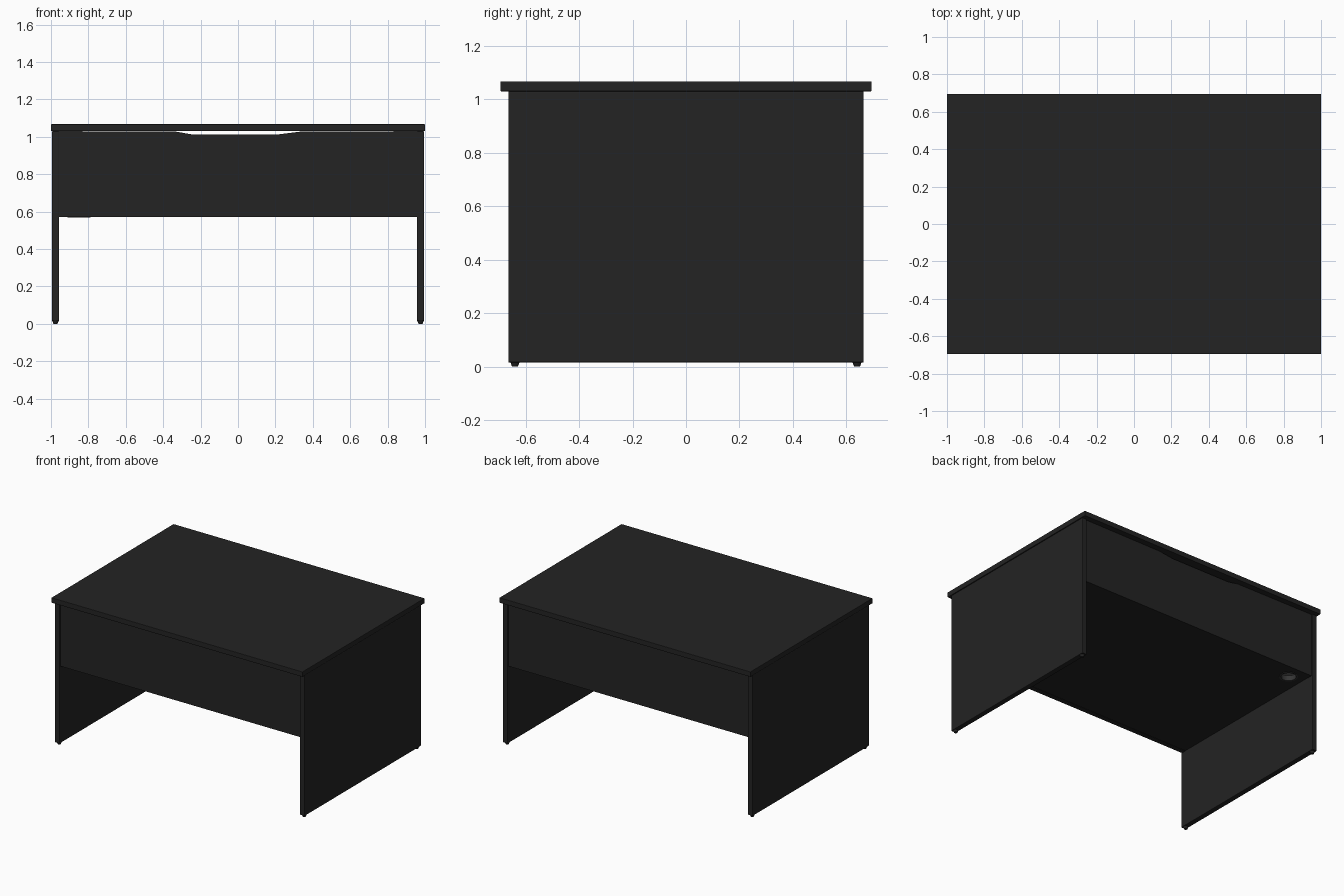
import bpy, bmesh

cube = bpy.data.objects.get("Cube")
if cube:
    bpy.data.objects.remove(cube, do_unlink=True)


def material(name, value):
    mat = bpy.data.materials.new(name)
    mat.use_nodes = True
    colour = (value, value, value, 1)
    mat.diffuse_color = colour
    mat.node_tree.nodes["Principled BSDF"].inputs["Base Color"].default_value = colour
    return mat


charcoal = material("charcoal", 0.017)
grey = material("grommet_grey", 0.035)


def finish(name, bm, mat, bevel=0.0):
    bmesh.ops.recalc_face_normals(bm, faces=bm.faces)
    mesh = bpy.data.meshes.new(name)
    bm.to_mesh(mesh)
    bm.free()
    mesh.materials.append(mat)
    obj = bpy.data.objects.new(name, mesh)
    bpy.context.collection.objects.link(obj)
    if bevel:
        mod = obj.modifiers.new("edge_round", 'BEVEL')
        mod.width = bevel
        mod.segments = 2
    return obj


def box(name, low, high, mat=charcoal, bevel=0.0):
    bm = bmesh.new()
    bmesh.ops.create_cube(bm, size=1)
    for v in bm.verts:
        v.co = [(a + b) / 2 + c * (b - a) for a, b, c in zip(low, high, v.co)]
    return finish(name, bm, mat, bevel)


def cylinder(name, radius, base, height, top_radius=None, mat=charcoal, sides=16):
    bm = bmesh.new()
    bmesh.ops.create_cone(bm, cap_ends=True, segments=sides, radius1=radius,
                          radius2=top_radius or radius, depth=height)
    bmesh.ops.translate(bm, verts=bm.verts,
                        vec=(base[0], base[1], base[2] + height / 2))
    return finish(name, bm, mat)


def apron(name, y0, y1):
    """Upright panel whose top edge dips in the middle."""
    outline = [(-0.96, 0.57), (0.96, 0.57), (0.96, 1.03), (0.33, 1.027),
               (0.22, 1.013), (-0.25, 1.013), (-0.33, 1.027), (-0.96, 1.03)]
    bm = bmesh.new()
    face = bm.faces.new([bm.verts.new((x, y0, z)) for x, z in outline])
    side = bmesh.ops.extrude_face_region(bm, geom=[face])
    moved = [g for g in side["geom"] if isinstance(g, bmesh.types.BMVert)]
    bmesh.ops.translate(bm, verts=moved, vec=(0, y1 - y0, 0))
    return finish(name, bm, charcoal)


# Table top
box("table_top", (-1, -0.695, 1.03), (1, 0.695, 1.067), bevel=0.003)

# Side panels and their small feet
for side, s in (("left", 1), ("right", -1)):
    xs = sorted((s * 0.957, s * 0.995))
    box(side + "_side_panel", (xs[0], -0.665, 0.015), (xs[1], 0.665, 1.03), bevel=0.004)
    for end, y in (("front", -0.64), ("back", 0.64)):
        cylinder(f"{side}_{end}_foot", 0.011, (s * 0.976, y, 0), 0.018, 0.018)

# Front and back aprons
apron("front_apron", -0.655, -0.62)
apron("back_apron", 0.62, 0.655)

# Under shelf with a cable hole
shelf = box("under_shelf", (-0.96, -0.625, 0.572), (0.96, 0.625, 0.605))
hole = cylinder("cable_hole_cutter", 0.055, (-0.85, 0.55, 0.5), 0.2, sides=24)
hole.hide_render = True
hole.hide_set(True)
cut = shelf.modifiers.new("cable_hole", 'BOOLEAN')
cut.operation = 'DIFFERENCE'
cut.object = hole

# Grommet sleeve lining the cable hole
bm = bmesh.new()
bmesh.ops.create_circle(bm, segments=24, radius=0.055)
ring = bmesh.ops.extrude_edge_only(bm, edges=bm.edges[:])
tops = [g for g in ring["geom"] if isinstance(g, bmesh.types.BMVert)]
bmesh.ops.translate(bm, verts=tops, vec=(0, 0, 0.037))
bmesh.ops.translate(bm, verts=bm.verts, vec=(-0.85, 0.55, 0.569))
sleeve = finish("cable_grommet", bm, grey)
thick = sleeve.modifiers.new("wall", 'SOLIDIFY')
thick.thickness = 0.012
thick.offset = 0
